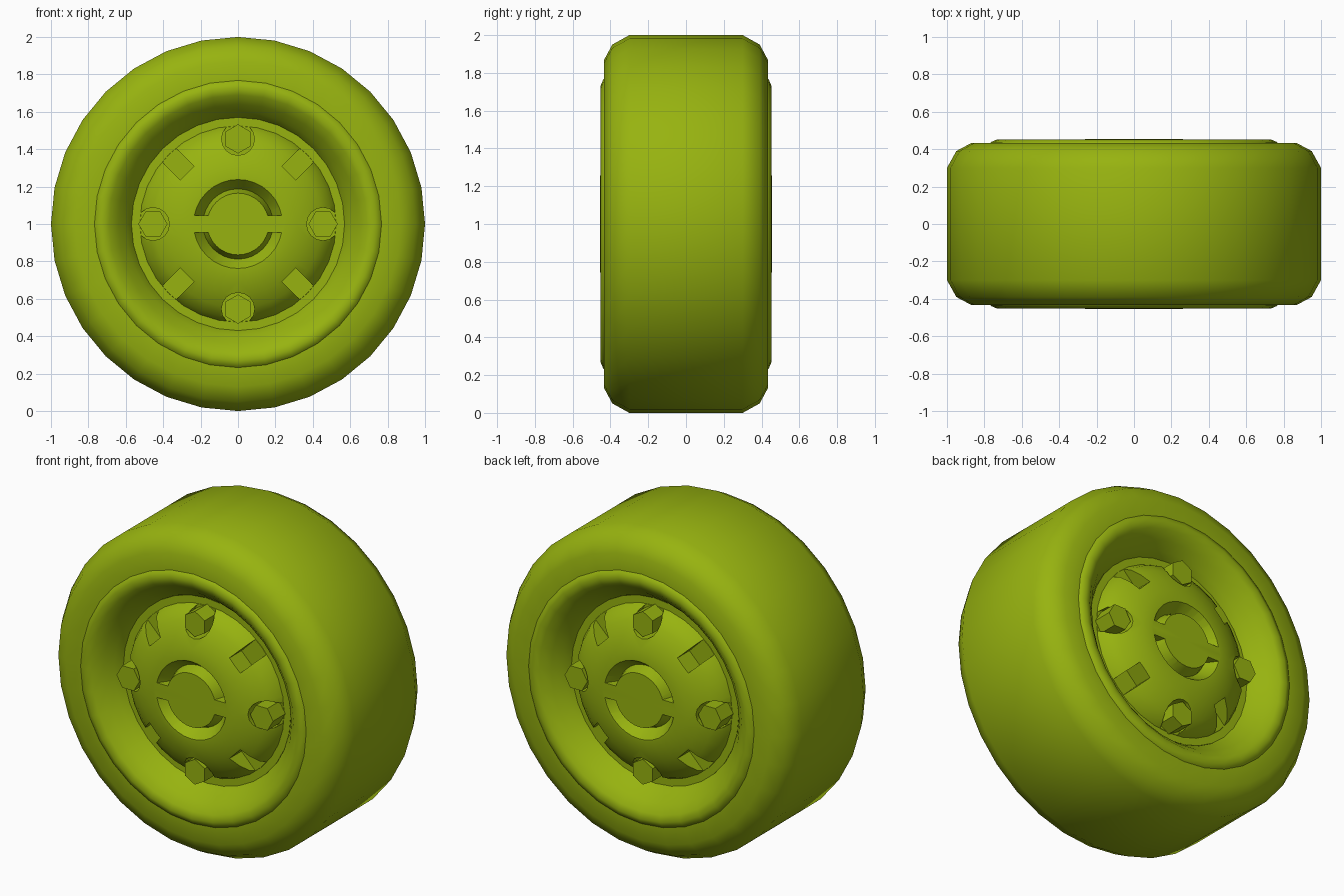
import bpy, bmesh
from math import sin, cos, pi, radians
from mathutils import Matrix, Vector

cube = bpy.data.objects.get("Cube")
if cube:
    bpy.data.objects.remove(cube, do_unlink=True)

green = bpy.data.materials.new("olive_green")
green.use_nodes = True
colour = (0.31, 0.45, 0.005, 1)
green.diffuse_color = colour
for node in green.node_tree.nodes:
    if node.type == 'BSDF_PRINCIPLED':
        node.inputs["Base Color"].default_value = colour

AXLE = Vector((0, 0, 1))
SIDES = 32


def finish(name, bm):
    """Turn a bmesh into an object whose origin is on the axle."""
    bmesh.ops.remove_doubles(bm, verts=bm.verts, dist=0.0001)
    bmesh.ops.recalc_face_normals(bm, faces=bm.faces)
    mesh = bpy.data.meshes.new(name)
    bm.to_mesh(mesh)
    bm.free()
    mesh.materials.append(green)
    obj = bpy.data.objects.new(name, mesh)
    obj.location = AXLE
    bpy.context.collection.objects.link(obj)
    return obj


def revolve(name, profile, closed=False):
    """Spin (radius, depth towards the front) points around the axle."""
    bm = bmesh.new()
    verts = [bm.verts.new((0, -y, r)) for r, y in profile]
    edges = [bm.edges.new(pair) for pair in zip(verts, verts[1:])]
    if closed:
        edges.append(bm.edges.new((verts[-1], verts[0])))
    bmesh.ops.spin(bm, geom=verts + edges, cent=(0, 0, 0), axis=(0, 1, 0),
                   angle=2 * pi, steps=SIDES, use_merge=True)
    return finish(name, bm)


def block(name, size, centre, turn=0):
    """Box turned about the axle; centre is (x, y, radial distance)."""
    bm = bmesh.new()
    bmesh.ops.create_cube(bm, size=1, matrix=Matrix.Rotation(turn, 4, 'Y')
                          @ Matrix.Translation(centre) @ Matrix.Diagonal((*size, 1)))
    return finish(name, bm)


def prism(name, radius, sides, front, back, distance, turn):
    """Prism along the axle with one corner pointing outwards."""
    bm = bmesh.new()
    rings = [[bm.verts.new((radius * sin(2 * pi * i / sides), -y,
                            distance + radius * cos(2 * pi * i / sides)))
              for i in range(sides)] for y in (front, back)]
    for ring in rings:
        bm.faces.new(ring)
    for i in range(sides):
        j = (i + 1) % sides
        bm.faces.new((rings[0][i], rings[0][j], rings[1][j], rings[1][i]))
    bm.transform(Matrix.Rotation(turn, 4, 'Y'))
    return finish(name, bm)


def activate(obj):
    bpy.ops.object.select_all(action='DESELECT')
    obj.select_set(True)
    bpy.context.view_layer.objects.active = obj


def cut(obj, cutter):
    """Subtract the cutter and throw it away."""
    mod = obj.modifiers.new("cut", 'BOOLEAN')
    mod.operation = 'DIFFERENCE'
    mod.solver = 'EXACT'
    mod.object = cutter
    activate(obj)
    bpy.ops.object.modifier_apply(modifier=mod.name)
    bpy.data.objects.remove(cutter, do_unlink=True)


def both_sides(obj, angle):
    """Shade, then mirror to the back of the wheel."""
    activate(obj)
    bpy.ops.object.shade_smooth_by_angle(angle=radians(angle))
    mod = obj.modifiers.new("back_copy", 'MIRROR')
    mod.use_axis = (False, True, False)


# Tyre tread and sidewall
tyre = revolve("tyre", [(1, 0), (1, 0.30), (0.95, 0.39), (0.87, 0.433), (0.75, 0.433)])
both_sides(tyre, 45)

# Dished rim with a raised lip
rim = revolve("rim", [(0.775, 0.42), (0.765, 0.438), (0.73, 0.453), (0.69, 0.44),
                      (0.64, 0.395), (0.60, 0.345), (0.575, 0.31), (0.563, 0.28)])
both_sides(rim, 50)

# Domed hub on a flat plate
hub = revolve("hub", [(0, 0.25), (0.57, 0.25), (0.57, 0.30), (0.525, 0.30), (0.502, 0.345),
                      (0.45, 0.388), (0.38, 0.424), (0.31, 0.446), (0.25, 0.455), (0, 0.455)])

# V groove around the hub centre, interrupted by a level bar
groove = revolve("groove_cutter", [(0.165, 0.5), (0.165, 0.455), (0.188, 0.385),
                                   (0.238, 0.455), (0.238, 0.5)], closed=True)
cut(groove, block("bar_cutter", (0.8, 0.6, 0.09), (0, -0.45, 0)))
cut(hub, groove)

# Diagonal slots and round bolt pockets
for i in range(4):
    turn = i * pi / 2
    cut(hub, block("slot_cutter", (0.105, 0.3, 0.16), (0, -0.452, 0.465), turn + pi / 4))
    cut(hub, prism("pocket_cutter", 0.088, 16, 0.6, 0.302, 0.455, turn))
both_sides(hub, 35)

# Hexagonal bolts
for side, i in zip(("top", "left", "bottom", "right"), range(4)):
    bolt = prism(side + "_bolt", 0.078, 6, 0.42, 0.27, 0.455, i * pi / 2)
    both_sides(bolt, 20)
